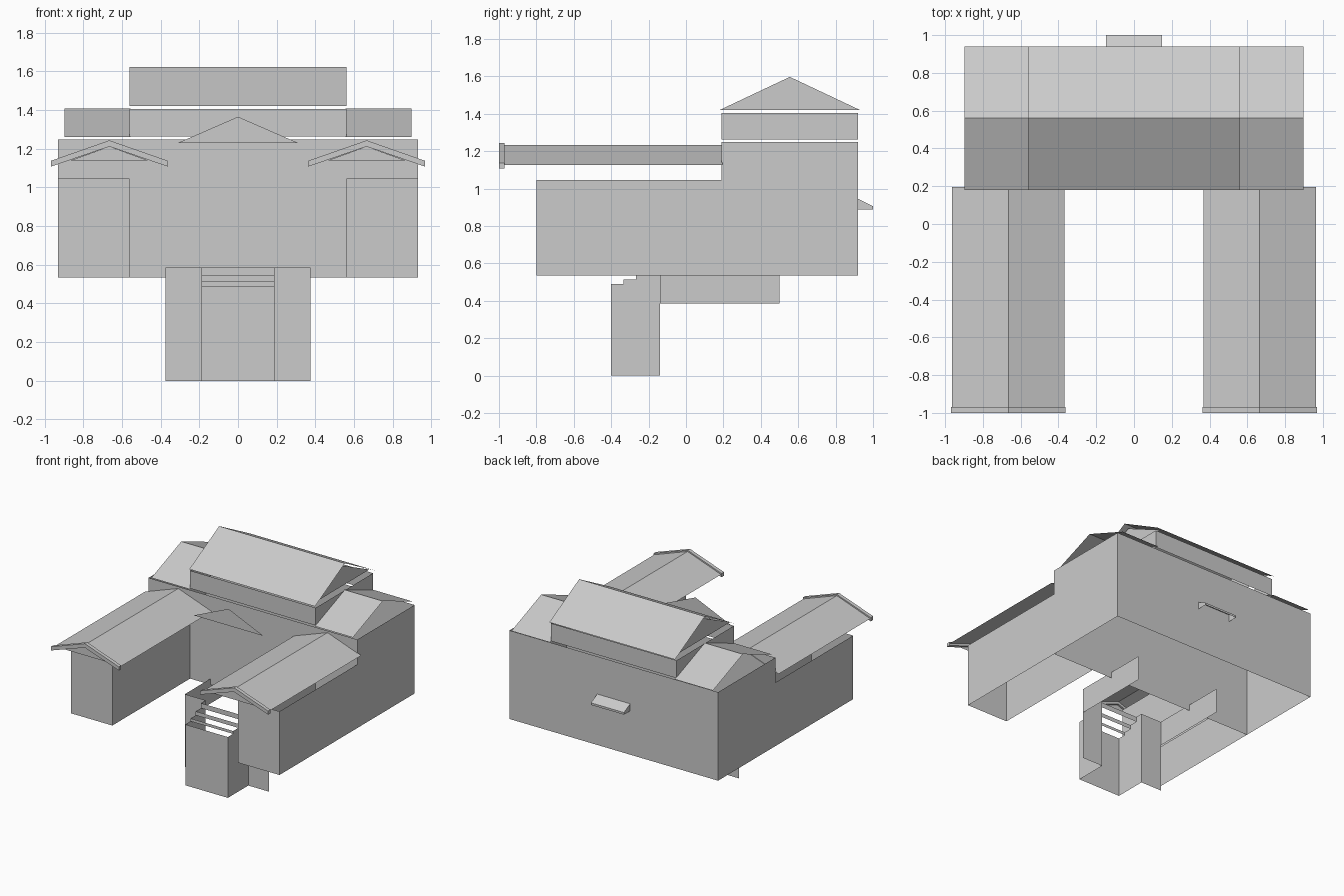
import bpy, bmesh

if "Cube" in bpy.data.objects:
    bpy.data.objects.remove(bpy.data.objects["Cube"])


def finish(name, bm, mirror=False):
    mesh = bpy.data.meshes.new(name)
    bmesh.ops.recalc_face_normals(bm, faces=bm.faces)
    bm.to_mesh(mesh)
    bm.free()
    ob = bpy.data.objects.new(name, mesh)
    bpy.context.collection.objects.link(ob)
    if mirror:
        ob.modifiers.new("mirror_x", 'MIRROR').use_axis[0] = True
    return ob


def sweep(name, pts, vec, closed=False, caps=False, mirror=False):
    """Sweep a polyline along a vector into a thin sheet, or a capped solid."""
    bm = bmesh.new()
    a = [bm.verts.new(p) for p in pts]
    b = [bm.verts.new([p[i] + vec[i] for i in range(3)]) for p in pts]
    n = len(pts)
    for i in range(n if closed else n - 1):
        j = (i + 1) % n
        bm.faces.new((a[i], a[j], b[j], b[i]))
    if caps:
        bm.faces.new(a)
        bm.faces.new(b)
    return finish(name, bm, mirror)


def walls(name, path, z0, z1, closed=False, mirror=False):
    return sweep(name, [(x, y, z0) for x, y in path], (0, 0, z1 - z0), closed, False, mirror)


def panel(name, pts, mirror=False):
    bm = bmesh.new()
    bm.faces.new([bm.verts.new(p) for p in pts])
    return finish(name, bm, mirror)


def rect(x, y0, y1):
    return [(-x, y0), (x, y0), (x, y1), (-x, y1)]


# Open shell walls of the main hall, raised centre and wings
walls("main_walls", rect(0.93, 0.19, 0.92), 0.535, 1.248, closed=True)
walls("upper_walls", rect(0.56, 0.19, 0.92), 1.262, 1.405, closed=True)
walls("wing_walls", [(0.93, 0.19), (0.93, -0.8), (0.56, -0.8), (0.56, 0.19)],
      0.535, 1.047, mirror=True)

# Main roofs: raised centre and lower ends
sweep("upper_roof", [(-0.56, 0.18, 1.42), (-0.56, 0.56, 1.622), (-0.56, 0.94, 1.42)], (1.12, 0, 0))
panel("upper_gable", [(0.52, 0.18, 1.42), (0.52, 0.93, 1.42), (0.52, 0.555, 1.597)], mirror=True)
sweep("lower_roof", [(0.555, 0.18, 1.26), (0.555, 0.56, 1.408), (0.555, 0.94, 1.26)],
      (0.343, 0, 0), mirror=True)

# Wing roofs with chevron fronts and gable infill
sweep("wing_roof", [(0.367, -0.97, 1.127), (0.665, -0.97, 1.233), (0.963, -0.97, 1.127)],
      (0, 1.165, 0), mirror=True)
sweep("wing_gable_trim",
      [(0.362, -1, 1.137), (0.665, -1, 1.243), (0.968, -1, 1.137),
       (0.968, -1, 1.107), (0.665, -1, 1.211), (0.362, -1, 1.107)],
      (0, 0.03, 0), closed=True, caps=True, mirror=True)
panel("wing_gable_infill", [(0.467, -0.985, 1.14), (0.863, -0.985, 1.14), (0.665, -0.985, 1.211)],
      mirror=True)

# Free-standing triangular pediment over the court
panel("court_pediment", [(-0.31, -0.12, 1.23), (0.31, -0.12, 1.23), (0, -0.12, 1.365)])

# Small awning on the back wall
sweep("back_awning_top", [(-0.147, 0.92, 0.945), (-0.147, 1.0, 0.905), (-0.147, 1.0, 0.888)],
      (0.294, 0, 0))
panel("back_awning_side", [(0.147, 0.92, 0.888), (0.147, 1.0, 0.888),
                           (0.147, 1.0, 0.905), (0.147, 0.92, 0.945)], mirror=True)

# Entrance: flanking panels and passage walls
walls("entrance_panel", [(0.19, -0.14), (0.376, -0.14)], 0, 0.585, mirror=True)
walls("passage_wall", [(0.376, -0.14), (0.376, 0.5)], 0.385, 0.585, mirror=True)

# Stair risers and stepped side walls
steps = [(-0.4, 0, 0.49), (-0.333, 0.49, 0.513), (-0.267, 0.513, 0.545), (-0.2, 0.545, 0.585)]
side = [(0.19, -0.14, 0)]
for i, (y, z0, z1) in enumerate(steps):
    walls(f"stair_riser_{i + 1}", [(-0.19, y), (0.19, y)], z0, z1)
    side += [(0.19, y, z0), (0.19, y, z1)]
side.append((0.19, -0.14, 0.585))
side = [p for i, p in enumerate(side) if p not in side[:i]]
panel("stair_side", side, mirror=True)
